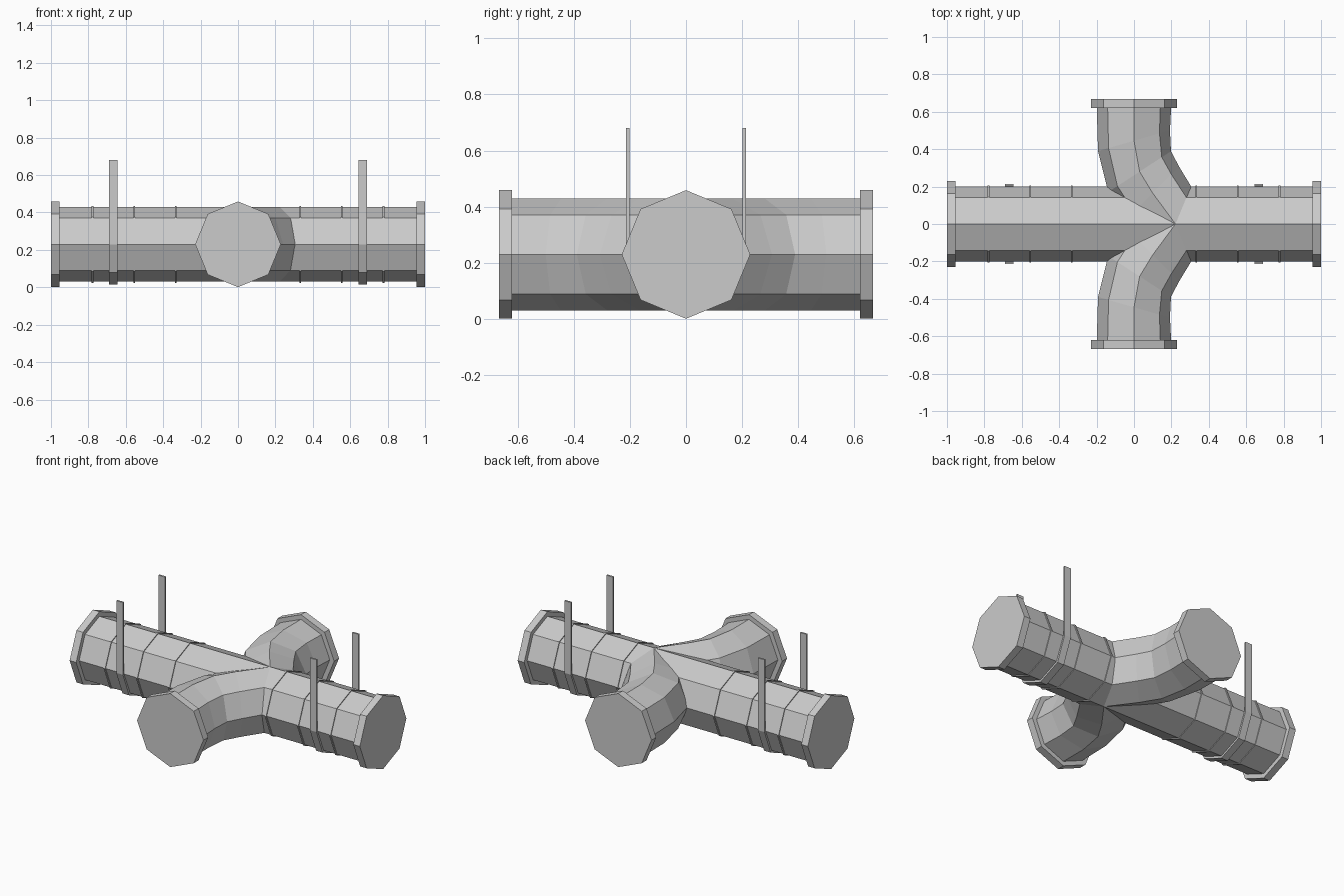
import bpy, bmesh, math
from mathutils import Vector

if "Cube" in bpy.data.objects:
    bpy.data.objects.remove(bpy.data.objects["Cube"])

ZC = 0.23      # height of the duct axis
R = 0.20       # duct radius
RF = 0.229     # flange radius
SIDES = 8


def finish(name, bm):
    bmesh.ops.recalc_face_normals(bm, faces=bm.faces)
    me = bpy.data.meshes.new(name)
    bm.to_mesh(me)
    bm.free()
    ob = bpy.data.objects.new(name, me)
    bpy.context.collection.objects.link(ob)
    return ob


def loft(name, rings):
    """Octagonal tube; each ring is (x, y, radius, heading in degrees of its side axis)."""
    bm = bmesh.new()
    loops = []
    for x, y, r, tilt in rings:
        side = Vector((math.cos(math.radians(tilt)), math.sin(math.radians(tilt)), 0))
        c = Vector((x, y, ZC))
        loops.append([bm.verts.new(c + r * (math.cos(a) * side + math.sin(a) * Vector((0, 0, 1))))
                      for a in (2 * math.pi * i / SIDES for i in range(SIDES))])
    for a, b in zip(loops, loops[1:]):
        for i in range(SIDES):
            j = (i + 1) % SIDES
            bm.faces.new((a[i], a[j], b[j], b[i]))
    bm.faces.new(loops[0])
    bm.faces.new(loops[-1])
    return finish(name, bm)


def hanger(name, x, width=0.046):
    """U-shaped strap: a half octagon under the duct with two upright legs."""
    def path(r, leg):
        arc = [(r * math.cos(a), ZC - r * math.sin(a))
               for a in (math.pi * i / 4 for i in range(5))]
        return [(leg, 0.68), (leg, ZC)] + arc[1:4] + [(-leg, ZC), (-leg, 0.68)]
    outer, inner = path(0.214, 0.213), path(0.2, 0.202)
    bm = bmesh.new()
    rows = [[bm.verts.new((x + s * width / 2, y, z)) for y, z in p]
            for s, p in ((-1, outer), (1, outer), (1, inner), (-1, inner))]
    for k in range(4):
        a, b = rows[k], rows[(k + 1) % 4]
        for i in range(len(a) - 1):
            bm.faces.new((a[i], a[i + 1], b[i + 1], b[i]))
    for end in (0, -1):
        bm.faces.new([row[end] for row in rows])
    return finish(name, bm)


# Main duct
loft("main_duct", [(-0.98, 0, R, 90), (0.98, 0, R, 90)])

# End flanges, seam rings and hangers on both halves
for s, label in ((-1, "left"), (1, "right")):
    loft(f"{label}_flange", [(s * 0.955, 0, RF, 90), (s, 0, RF, 90)])
    for i, x in enumerate((0.333, 0.555, 0.777)):
        loft(f"{label}_seam_{i + 1}",
             [(s * x - 0.005, 0, R + 0.006, 90), (s * x + 0.005, 0, R + 0.006, 90)])
    hanger(f"{label}_hanger", s * 0.667)

# Curved side branches, mirrored front to back
bend = [(0, 0.65, 0), (0, 0.445, 16), (0.03, 0.28, 33), (0.10, 0.165, 45), (0.222, 0, 60)]
for s, label in ((-1, "front"), (1, "back")):
    loft(f"{label}_branch", [(x, s * y, R, s * t) for x, y, t in bend])
    loft(f"{label}_branch_flange", [(0, s * 0.62, RF, 0), (0, s * 0.667, RF, 0)])
